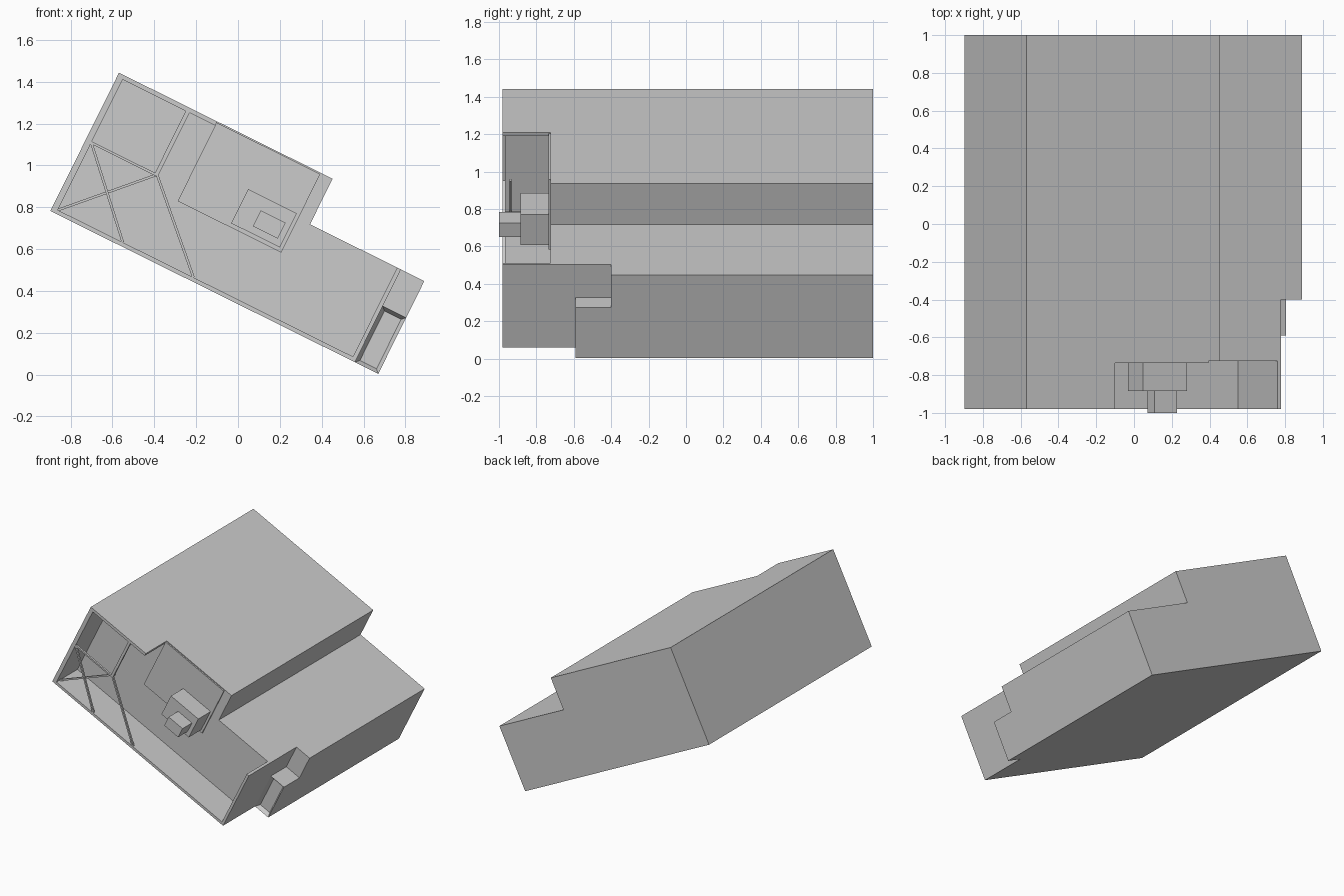
import bpy, bmesh, math
from mathutils import Matrix, Vector

if "Cube" in bpy.data.objects:
    bpy.data.objects.remove(bpy.data.objects["Cube"])

# Everything is drawn level in (u, y, v), then tilted about the y axis
TILT = Matrix.Translation((-0.897, 0, 0.782)) @ Matrix.Rotation(math.radians(26.4), 4, 'Y')
BACK, FRONT = -0.725, -0.98          # depth range of the open front bay


def extrude(name, profile, y0, y1, recess=None):
    """Extrude a (u, v) outline along y; recess = (rim, depth) sinks the front face."""
    bm = bmesh.new()
    face = bm.faces.new([bm.verts.new((u, y0, v)) for u, v in profile])
    geom = bmesh.ops.extrude_face_region(bm, geom=[face], use_keep_orig=True)['geom']
    for g in geom:
        if isinstance(g, bmesh.types.BMVert):
            g.co.y = y1
    bmesh.ops.recalc_face_normals(bm, faces=bm.faces)
    if recess:
        front = min(bm.faces, key=lambda f: f.calc_center_median().y)
        bmesh.ops.inset_region(bm, faces=[front], thickness=recess[0], use_even_offset=True)
        for v in front.verts:
            v.co.y += recess[1]
    bm.transform(TILT)
    mesh = bpy.data.meshes.new(name)
    bm.to_mesh(mesh)
    bm.free()
    obj = bpy.data.objects.new(name, mesh)
    bpy.context.collection.objects.link(obj)
    return obj


def box(name, u0, u1, v0, v1, y0, y1, recess=None):
    return extrude(name, [(u0, v0), (u1, v0), (u1, v1), (u0, v1)], y0, y1, recess)


def bar(name, a, b, y0, y1, width=0.012):
    a, b = Vector(a), Vector(b)
    d = (b - a).normalized() * width / 2
    n = Vector((-d.y, d.x))
    return extrude(name, [a - n, b - n, b + n, a + n], y0, y1)


# Stepped main body behind the open bay
extrude("main_body", [(0, 0), (1.625, 0), (1.625, 0.495), (1.14, 0.495),
                      (1.14, 0.738), (0, 0.738)], BACK, 1.0)

# Shorter end section: upper block and longer lower block with recessed front
box("end_block_upper", 1.625, 1.75, 0.30, 0.495, -0.40, 1.0)
box("end_block_lower", 1.625, 1.75, 0, 0.30, -0.59, 1.0, recess=(0.018, 0.03))

# Thin walls around the bay
box("bay_floor", 0, 1.625, 0, 0.02, FRONT, BACK)
box("bay_left_wall", 0, 0.03, 0.02, 0.738, FRONT, BACK)
box("bay_roof", 0.03, 0.524, 0.716, 0.738, FRONT, BACK)
box("bay_right_wall", 1.605, 1.625, 0.02, 0.495, FRONT, BACK)

# Panel and stacked boxes on the bay's back wall
box("back_panel", 0.524, 1.077, 0.313, 0.732, BACK - 0.01, BACK)
box("large_box", 0.80, 1.06, 0.332, 0.514, -0.885, BACK)
box("small_box", 0.90, 1.032, 0.365, 0.45, -1.0, -0.885)

# Post and braces at the bay's front
bar("post", (0.377, 0.38), (0.377, 0.72), FRONT, FRONT + 0.015, 0.02)
bar("cross_rail", (0.03, 0.38), (0.38, 0.38), FRONT, FRONT + 0.015)
bar("long_brace", (0.377, 0.385), (0.754, 0.02), FRONT, FRONT + 0.015)
bar("falling_brace", (0.03, 0.38), (0.377, 0.02), FRONT, FRONT + 0.015)
bar("rising_brace", (0.03, 0.02), (0.377, 0.38), FRONT + 0.035, FRONT + 0.048)
